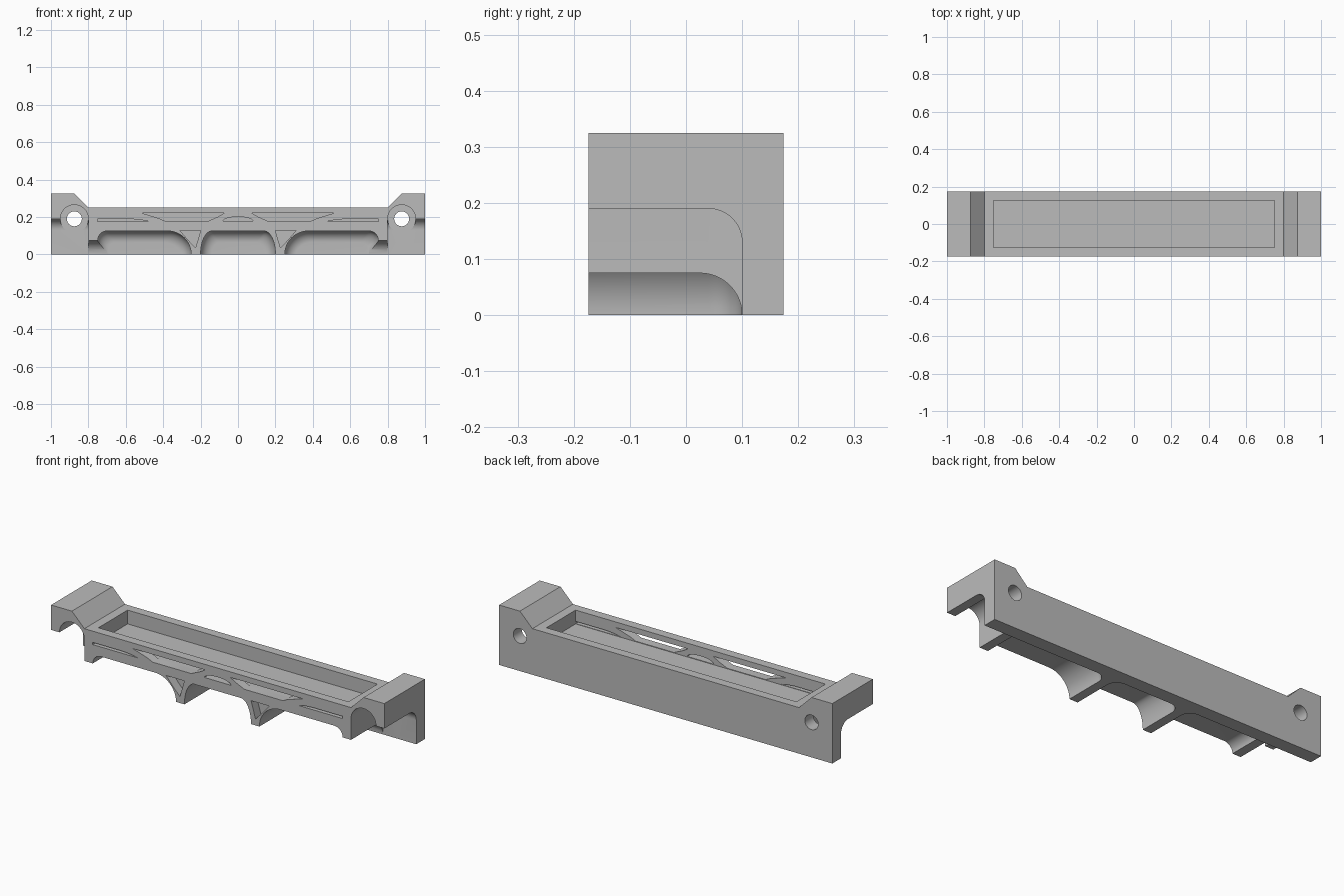
import bpy, bmesh, math

if "Cube" in bpy.data.objects:
    bpy.data.objects.remove(bpy.data.objects["Cube"])

DEPTH = 0.174      # half depth of the bracket
WALL = 0.1         # front of the back wall

mat = bpy.data.materials.new("plain grey")
mat.use_nodes = True
grey = (0.5, 0.5, 0.5, 1)
mat.diffuse_color = grey
mat.node_tree.nodes["Principled BSDF"].inputs["Base Color"].default_value = grey


def loft(name, layers):
    """Solid through equal-length rings of 3D points, capped at both ends."""
    bm = bmesh.new()
    rings = [[bm.verts.new(p) for p in ring] for ring in layers]
    n = len(rings[0])
    for a, b in zip(rings, rings[1:]):
        for i in range(n):
            j = (i + 1) % n
            bm.faces.new((a[i], a[j], b[j], b[i]))
    bm.faces.new(rings[0])
    bm.faces.new(rings[-1])
    bmesh.ops.recalc_face_normals(bm, faces=bm.faces)
    mesh = bpy.data.meshes.new(name)
    bm.to_mesh(mesh)
    bm.free()
    obj = bpy.data.objects.new(name, mesh)
    bpy.context.collection.objects.link(obj)
    obj.data.materials.append(mat)
    return obj


def prism(name, pts, y0, y1):
    return loft(name, [[(x, y, z) for x, z in pts] for y in (y0, y1)])


def arc(cx, cz, rx, rz, a0, a1, n=12):
    return [(cx + rx * math.cos(math.radians(a0 + (a1 - a0) * i / n)),
             cz + rz * math.sin(math.radians(a0 + (a1 - a0) * i / n)))
            for i in range(n + 1)]


def mirror(pts):
    return [(-x, z) for x, z in reversed(pts)]


def bay(name, pts, r, side=True):
    """Undercut open at front and bottom, rounded into the back wall."""
    top = max(z for x, z in pts)
    lo, hi = min(x for x, z in pts), max(x for x, z in pts)
    mid, half = (lo + hi) / 2, (hi - lo) / 2
    layers = [[(x, -0.3, z) for x, z in pts]]
    for i in range(13):
        t = math.radians(90 * i / 12)
        d = r * (1 - math.cos(t))
        sx = (half - d) / half if side else 1
        sz = max(top - d, 0.001) / top
        layers.append([(mid + (x - mid) * sx, WALL - r + r * math.sin(t),
                        z * sz if z > 0 else z) for x, z in pts])
    return loft(name, layers)


# Main bar with raised ends
right = [(0.8, 0.25), (0.875, 0.325), (1, 0.325), (1, 0)]
body = prism("bracket_body", mirror(right) + right, -DEPTH, DEPTH)

cutters = []
# Tray pocket in the top
cutters.append(prism("tray_pocket", [(-0.75, 0.175), (0.75, 0.175), (0.75, 0.4), (-0.75, 0.4)], -0.125, 0.125))

# Middle undercut between the two feet
half_mid = [(0.2, -0.05)] + arc(0.14, 0, 0.06, 0.125, 0, 90)
cutters.append(bay("middle_bay", half_mid + mirror(half_mid), 0.06))

outer = ([(0.75, -0.05), (0.75, 0.075)] + arc(0.7, 0.075, 0.05, 0.05, 0, 90, 8)[1:]
         + arc(0.375, 0, 0.125, 0.125, 90, 180) + [(0.25, -0.05)])
notch = [(0.7, -0.05), (1.1, -0.05), (1.1, 0.075), (0.7, 0.075)]
end = [(0.8, -0.05), (1.1, -0.05), (1.1, 0.19), (0.8, 0.19)]
# Window shapes in the front wall
thin_slot = [(0.75, 0.177), (0.75, 0.189), (0.57, 0.189), (0.52, 0.185), (0.48, 0.177)]
wide_slot = [(0.51, 0.22), (0.075, 0.22), (0.11, 0.2), (0.16, 0.178), (0.39, 0.178), (0.42, 0.192)]
triangle = [(0.31, 0.127), (0.2, 0.127), (0.227, 0.035), (0.265, 0.075)]

for side, flip in (("left", lambda p: p), ("right", mirror)):
    cutters.append(bay(side + "_outer_bay", flip(outer), 0.06))
    cutters.append(bay(side + "_end_notch", flip(notch), 0.075, False))
    cutters.append(bay(side + "_end_bay", flip(end), 0.06, False))
    # Bolt seat and bolt hole
    cutters.append(prism(side + "_bolt_seat", flip(arc(0.875, 0.19, 0.075, 0.075, 0, 360, 48)[:-1]), -0.31, 0.102))
    cutters.append(prism(side + "_bolt_hole", flip(arc(0.875, 0.19, 0.04, 0.04, 0, 360, 32)[:-1]), -0.32, 0.3))
    cutters.append(prism(side + "_thin_slot", flip(thin_slot), -0.33, -0.12))
    cutters.append(prism(side + "_wide_slot", flip(wide_slot), -0.34, -0.12))
    cutters.append(prism(side + "_foot_triangle", flip(triangle), -0.35, -0.125))
cutters.append(prism("middle_slot", arc(0, 0.178, 0.08, 0.023, 0, 180), -0.36, -0.12))

for c in cutters:
    mod = body.modifiers.new(c.name, "BOOLEAN")
    mod.operation = "DIFFERENCE"
    mod.solver = "EXACT"
    mod.object = c

# Apply the cuts, then drop the cutters
bpy.context.view_layer.objects.active = body
body.select_set(True)
for mod in list(body.modifiers):
    bpy.ops.object.modifier_apply(modifier=mod.name)
for c in cutters:
    bpy.data.objects.remove(c)
bpy.ops.object.shade_smooth_by_angle(angle=math.radians(30))
